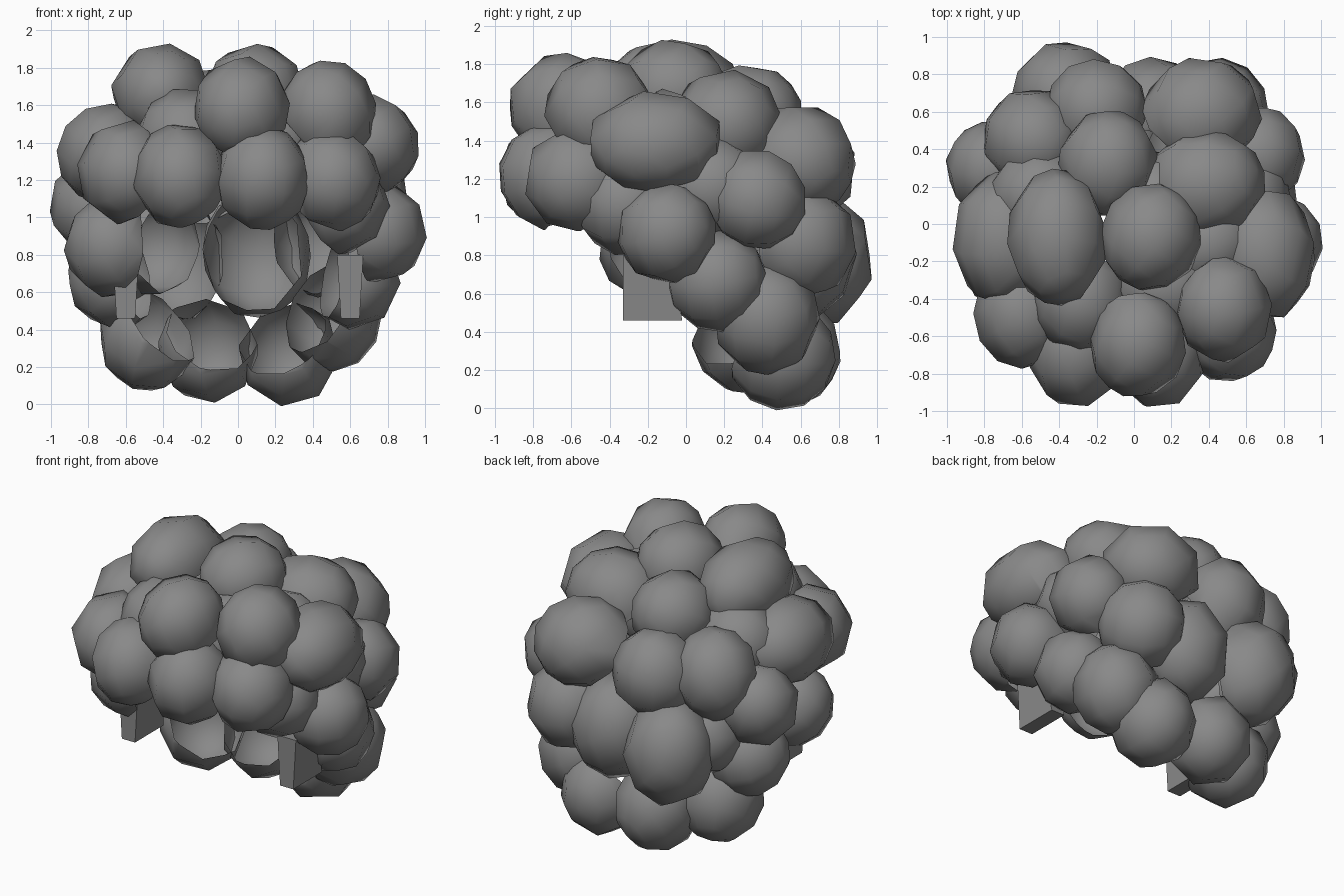
import bpy, bmesh, random
from mathutils import Vector, Matrix, Euler

cube = bpy.data.objects.get("Cube")
if cube:
    bpy.data.objects.remove(cube, do_unlink=True)

random.seed(4)

# One flat charcoal colour for everything
charcoal = bpy.data.materials.new("charcoal_grey")
charcoal.use_nodes = True
tone = (0.25, 0.25, 0.25, 1)
charcoal.diffuse_color = tone
charcoal.node_tree.nodes["Principled BSDF"].inputs["Base Color"].default_value = tone

# Every curl is cut open on the side that faces the head
HEAD_CENTRE = Vector((0, 0, .8))
CUT_DEPTH = .1


def make_object(name, bm, smooth):
    mesh = bpy.data.meshes.new(name)
    bm.to_mesh(mesh)
    bm.free()
    mesh.materials.append(charcoal)
    for face in mesh.polygons:
        face.use_smooth = smooth
    obj = bpy.data.objects.new(name, mesh)
    bpy.context.collection.objects.link(obj)
    return obj


def make_curl(name, centre, radii):
    """A low-poly rounded shell with its open side towards the head."""
    bm = bmesh.new()
    turn = Euler([random.uniform(0, 6) for axis in range(3)]).to_matrix().to_4x4()
    bmesh.ops.create_uvsphere(bm, u_segments=8, v_segments=6, radius=1.05, matrix=turn)
    placement = Matrix.Translation(centre) @ Matrix.Diagonal((*radii, 1))
    bmesh.ops.transform(bm, matrix=placement, verts=bm.verts)
    outward = (centre - HEAD_CENTRE).normalized()
    bmesh.ops.bisect_plane(bm, geom=bm.verts[:] + bm.edges[:] + bm.faces[:],
                           plane_co=centre - outward * CUT_DEPTH,
                           plane_no=outward, clear_inner=True)
    return make_object(name, bm, True)


# Curl groups: shared radii, then the centre of each curl
curl_groups = {
    "crown_curl": ((.26, .28, .26), [
        (.09, -.07, 1.66), (-.14, .32, 1.53)]),
    "under_curl": ((.26, .26, .26), [
        (.4, -.1, 1.4), (.12, .12, 1.42), (.16, -.33, 1.4),
        (.57, .13, 1.16), (-.5, .15, 1.38), (-.45, .45, .85)]),
    "long_curl": ((.26, .35, .26), [
        (-.41, -.07, 1.66), (.7, -.16, 1.39), (-.7, -.08, 1.34)]),
    "wide_curl": ((.31, .29, .28), [
        (.38, .21, 1.48), (.36, .59, 1.3)]),
    "fringe_curl": ((.25, .28, .27), [
        (.02, -.64, 1.58), (.48, -.45, 1.56), (-.6, -.48, 1.24),
        (-.31, -.69, 1.22), (.13, -.7, 1.21), (.5, -.56, 1.2),
        (-.28, -.41, 1.41)]),
    "side_curl": ((.25, .25, .26), [
        (.75, -.1, .92), (-.67, -.2, .84), (.55, -.32, 1.07),
        (.61, .16, .67), (-.75, .29, 1.06), (-.65, .25, .67),
        (.66, .37, 1.09)]),
    "back_curl": ((.26, .27, .29), [
        (-.2, .61, 1.25), (-.54, .45, 1.27), (.45, .61, .87)]),
    "large_curl": ((.28, .28, .34), [
        (-.36, .69, .78), (.1, .6, .81)]),
    "nape_curl": ((.26, .27, .28), [
        (-.16, .53, .3), (.27, .5, .28), (-.48, .31, .36), (.5, .42, .47)]),
}
for group, (radii, centres) in curl_groups.items():
    for index, centre in enumerate(centres, start=1):
        make_curl(f"{group}_{index}", Vector(centre), radii)

# Sideburns: flat tabs hanging in front of the ears
for side, name in ((1, "left_sideburn"), (-1, "right_sideburn")):
    bm = bmesh.new()
    bmesh.ops.create_cube(bm, size=1)
    for vert in bm.verts:
        top = vert.co.z > 0
        rear = vert.co.y > 0
        vert.co.x = side * .6 + vert.co.x * (.14 if top else .1)
        vert.co.y = (-.07 if top else -.02) if rear else -.33
        vert.co.z = .8 if top else .46
    make_object(name, bm, False)
